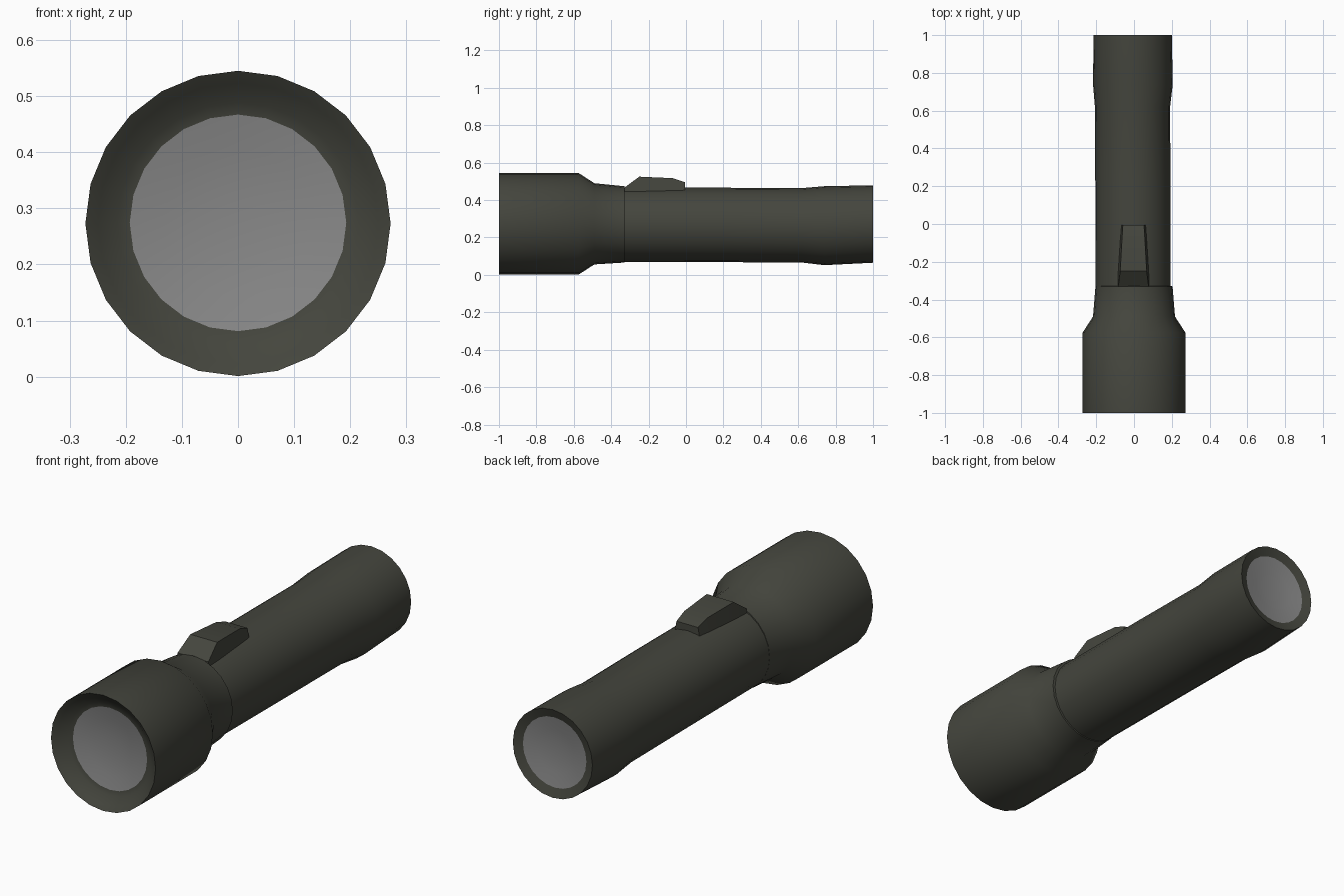
import bpy, bmesh, math

if "Cube" in bpy.data.objects:
    bpy.data.objects.remove(bpy.data.objects["Cube"])

SIDES = 24


def material(name, rgb):
    m = bpy.data.materials.new(name)
    m.diffuse_color = (*rgb, 1)
    m.use_nodes = True
    m.node_tree.nodes["Principled BSDF"].inputs["Base Color"].default_value = m.diffuse_color
    return m


DARK = material("dark olive plastic", (0.058, 0.06, 0.047))
GREY = material("grey glass", (0.25, 0.25, 0.25))


def finish(bm, name, mat, angle):
    bmesh.ops.recalc_face_normals(bm, faces=bm.faces)
    me = bpy.data.meshes.new(name)
    bm.to_mesh(me)
    bm.free()
    ob = bpy.data.objects.new(name, me)
    bpy.context.collection.objects.link(ob)
    me.materials.append(mat)
    bpy.ops.object.select_all(action='DESELECT')
    ob.select_set(True)
    bpy.context.view_layer.objects.active = ob
    bpy.ops.object.shade_smooth_by_angle(angle=math.radians(angle))
    return ob


def tube(name, rings, mat, sides=SIDES, angle=40, close=False):
    """Loft circles (y, centre x, centre z, radius); close the last with a fan."""
    bm = bmesh.new()
    loops = []
    for y, cx, cz, r in rings:
        loops.append([bm.verts.new((cx + r * math.sin(2 * math.pi * i / sides), y,
                                    cz + r * math.cos(2 * math.pi * i / sides)))
                      for i in range(sides)])
    for a, b in zip(loops, loops[1:]):
        for i in range(sides):
            j = (i + 1) % sides
            bm.faces.new((a[i], a[j], b[j], b[i]))
    if close:
        bm.faces.new(loops[-1])
    ob = finish(bm, name, mat, angle)
    return ob


# Head: recessed front rim, wide barrel, tapering neck with a collar step
tube("head", [(-0.95, 0, 0.274, 0.193), (-0.955, 0, 0.273, 0.215),
              (-0.985, 0, 0.273, 0.25), (-1.0, 0, 0.273, 0.272),
              (-0.575, 0, 0.273, 0.272), (-0.49, 0, 0.273, 0.217),
              (-0.33, 0, 0.27, 0.204), (-0.328, -0.003, 0.268, 0.19)], DARK)

# Handle: slim grip, flared tail and tail rim
tube("handle", [(-0.36, -0.005, 0.268, 0.198), (0.2, -0.006, 0.267, 0.199),
                (0.62, -0.008, 0.265, 0.199), (0.74, -0.006, 0.263, 0.211),
                (1.0, -0.007, 0.272, 0.207), (0.985, -0.007, 0.272, 0.165)], DARK)

# Shallow dished discs at both ends
tube("front_lens", [(-0.95, 0, 0.274, 0.193), (-0.938, 0, 0.274, 0.13),
                    (-0.93, 0, 0.274, 0.05)], GREY, 48, close=True)
tube("tail_disc", [(0.985, -0.007, 0.272, 0.165), (0.975, -0.007, 0.272, 0.1),
                   (0.97, -0.007, 0.272, 0.04)], GREY, 48, close=True)

# Switch: wedge-shaped slider lofted along y (y, half width base, top, height)
bm = bmesh.new()
sections = []
for y, base, top, z in [(-0.33, 0.085, 0.08, 0.466), (-0.25, 0.083, 0.07, 0.525),
                        (-0.07, 0.072, 0.06, 0.517), (-0.005, 0.068, 0.056, 0.495)]:
    sections.append([bm.verts.new((x - 0.003, y, h)) for x, h in
                     ((-base, 0.43), (-top, z), (top, z), (base, 0.43))])
for a, b in zip(sections, sections[1:]):
    for i in range(4):
        j = (i + 1) % 4
        bm.faces.new((a[i], a[j], b[j], b[i]))
bm.faces.new(sections[0])
bm.faces.new(sections[-1])
finish(bm, "switch", DARK, 30)
